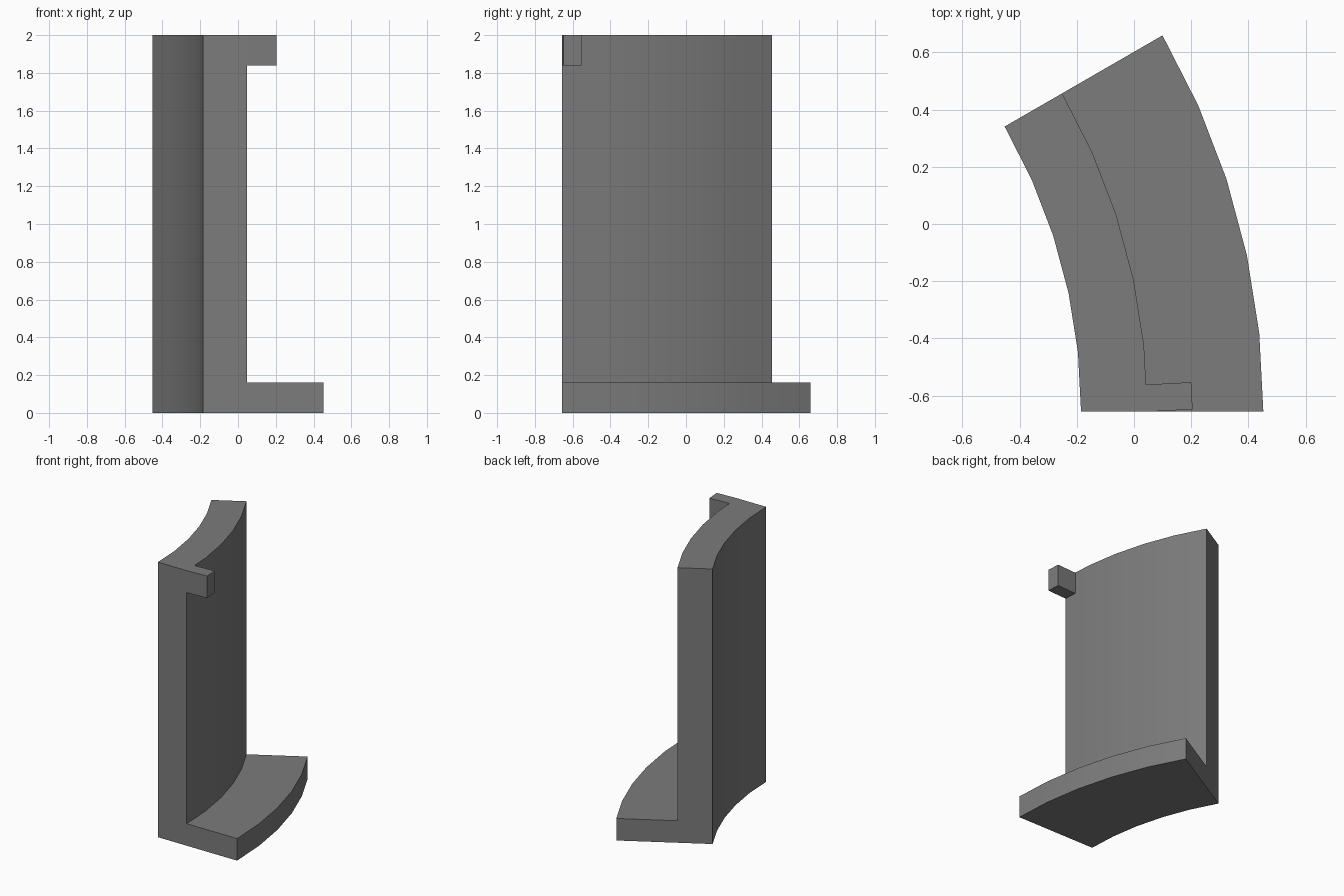
import bpy, bmesh, math

if "Cube" in bpy.data.objects:
    bpy.data.objects.remove(bpy.data.objects["Cube"])

# Plan-view arc: shared centre, 30 degrees in 5 facets
CX, CY = -2.178, -0.656
R_IN, R_MID, R_OUT = 1.993, 2.225, 2.63
SWEEP, STEPS = math.radians(30), 5
HEIGHT, THICK = 2.0, 0.16

grey = bpy.data.materials.new("grey")
grey.diffuse_color = (0.2, 0.2, 0.2, 1)
grey.use_nodes = True
grey.node_tree.nodes["Principled BSDF"].inputs["Base Color"].default_value = grey.diffuse_color


def finish(bm, name):
    bmesh.ops.recalc_face_normals(bm, faces=bm.faces)
    mesh = bpy.data.meshes.new(name)
    bm.to_mesh(mesh)
    bm.free()
    mesh.materials.append(grey)
    obj = bpy.data.objects.new(name, mesh)
    bpy.context.collection.objects.link(obj)
    return obj


# Curved wall with bottom flange: L-shaped section (radius, z) swept along the arc
section = [(R_IN, 0), (R_OUT, 0), (R_OUT, THICK), (R_MID, THICK),
           (R_MID, HEIGHT), (R_IN, HEIGHT)]
bm = bmesh.new()
rings = []
for i in range(STEPS + 1):
    a = SWEEP * i / STEPS
    rings.append([bm.verts.new((CX + r * math.cos(a), CY + r * math.sin(a), z))
                  for r, z in section])
for p, q in zip(rings, rings[1:]):
    for j in range(len(section)):
        k = (j + 1) % len(section)
        bm.faces.new((p[j], p[k], q[k], q[j]))
bm.faces.new(rings[0])
bm.faces.new(rings[-1])
wall = finish(bm, "curved_wall_with_flange")
bpy.context.view_layer.objects.active = wall
wall.select_set(True)
bpy.ops.object.shade_smooth_by_angle(angle=math.radians(30))

# Small top tab, standing square on the first wall facet
a = SWEEP / STEPS / 2
nx, ny = math.cos(a), math.sin(a)
x0, y0 = CX + R_MID, CY
LENGTH, DEPTH = 0.158, 0.095
bm = bmesh.new()
plan = [(0, 0), (LENGTH, 0), (LENGTH, DEPTH), (0, DEPTH)]
base = bm.faces.new([bm.verts.new((x0 + u * nx - v * ny, y0 + u * ny + v * nx,
                                   HEIGHT - THICK)) for u, v in plan])
top = bmesh.ops.extrude_face_region(bm, geom=[base], use_keep_orig=True)["geom"]
bmesh.ops.translate(bm, vec=(0, 0, THICK),
                    verts=[g for g in top if isinstance(g, bmesh.types.BMVert)])
finish(bm, "top_tab")
